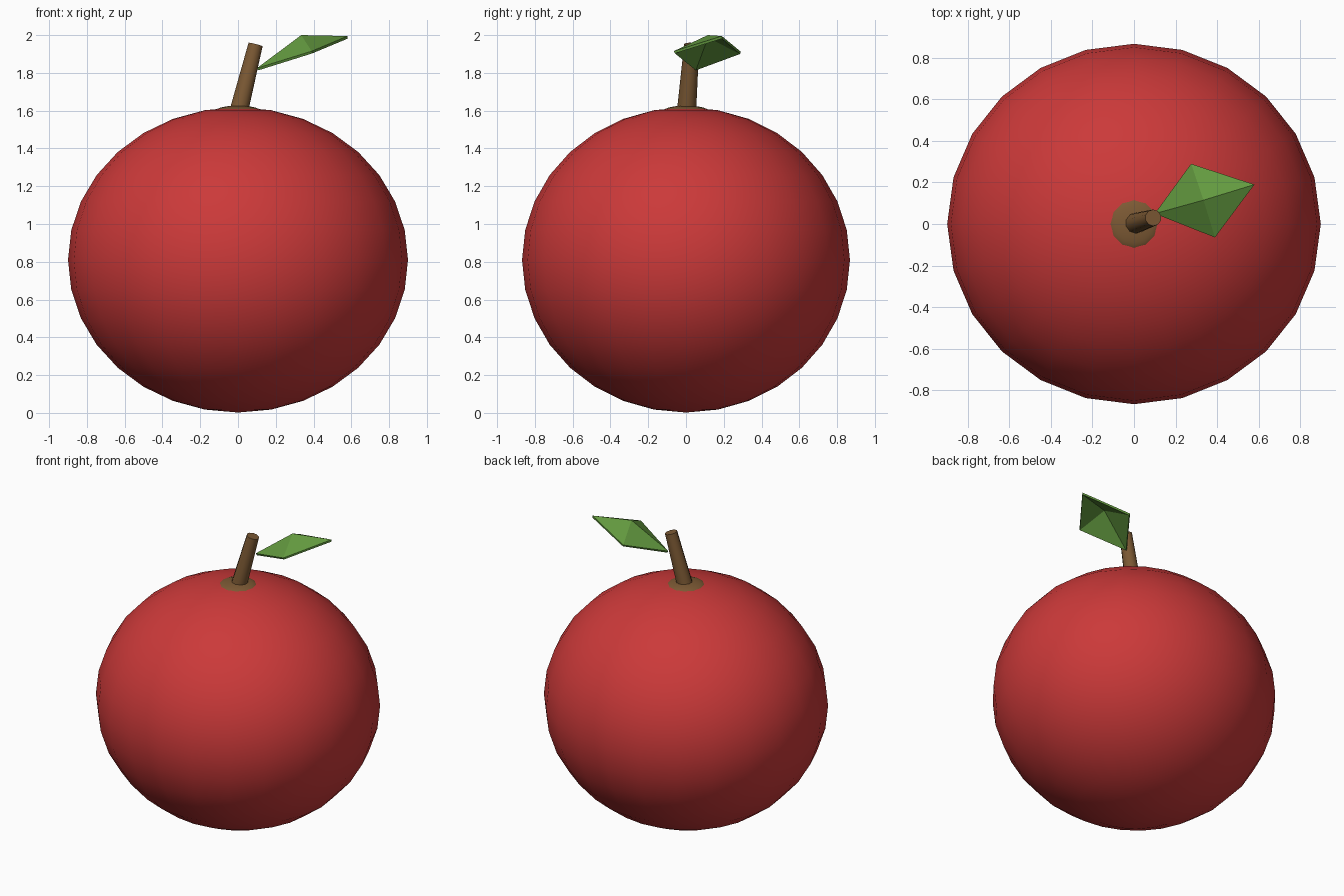
import bpy
import math
from mathutils import Vector

cube = bpy.data.objects.get("Cube")
if cube:
    bpy.data.objects.remove(cube, do_unlink=True)


def material(name, rgb):
    mat = bpy.data.materials.new(name)
    mat.use_nodes = True
    mat.diffuse_color = (*rgb, 1)
    mat.node_tree.nodes["Principled BSDF"].inputs["Base Color"].default_value = (*rgb, 1)
    return mat


def finish(name, mat, smooth=True):
    obj = bpy.context.object
    obj.name = obj.data.name = name
    obj.data.materials.append(mat)
    if smooth:
        bpy.ops.object.shade_smooth_by_angle(angle=math.radians(40))
    return obj


red = material("fruit red", (0.60, 0.041, 0.041))
brown = material("stem brown", (0.20, 0.10, 0.034))
green = material("leaf green", (0.125, 0.32, 0.05))

# Fruit: slightly squashed sphere
bpy.ops.mesh.primitive_uv_sphere_add(segments=24, ring_count=16, radius=1, location=(0, 0, 0.81))
bpy.context.object.scale = (0.9, 0.868, 0.808)
finish("fruit_body", red)

# Woody collar around the stem
bpy.ops.mesh.primitive_uv_sphere_add(segments=12, ring_count=8, radius=1, location=(0, 0, 1.595))
bpy.context.object.scale = (0.125, 0.125, 0.032)
finish("stem_collar", brown)

# Leaning, tapered stem
bottom, top = Vector((-0.005, 0, 1.56)), Vector((0.093, 0.03, 1.95))
axis = top - bottom
bpy.ops.mesh.primitive_cone_add(vertices=10, radius1=0.052, radius2=0.04, depth=axis.length,
                                location=(bottom + top) / 2,
                                rotation=axis.to_track_quat('Z', 'Y').to_euler())
finish("stem", brown)

# Leaf: diamond folded along a raised midrib
base, tip, ridge = (0.10, 0.05, 1.825), (0.58, 0.19, 1.995), (0.335, 0.115, 2.0)
back, front = (0.275, 0.29, 1.912), (0.39, -0.065, 1.915)
mesh = bpy.data.meshes.new("leaf")
mesh.from_pydata([base, front, tip, back, ridge], [],
                 [(i, (i + 1) % 4, 4) for i in range(4)])
leaf = bpy.data.objects.new("leaf", mesh)
bpy.context.collection.objects.link(leaf)
bpy.context.view_layer.objects.active = leaf
finish("leaf", green, smooth=False)
solid = leaf.modifiers.new("thickness", 'SOLIDIFY')
solid.thickness = 0.014
solid.offset = -1
